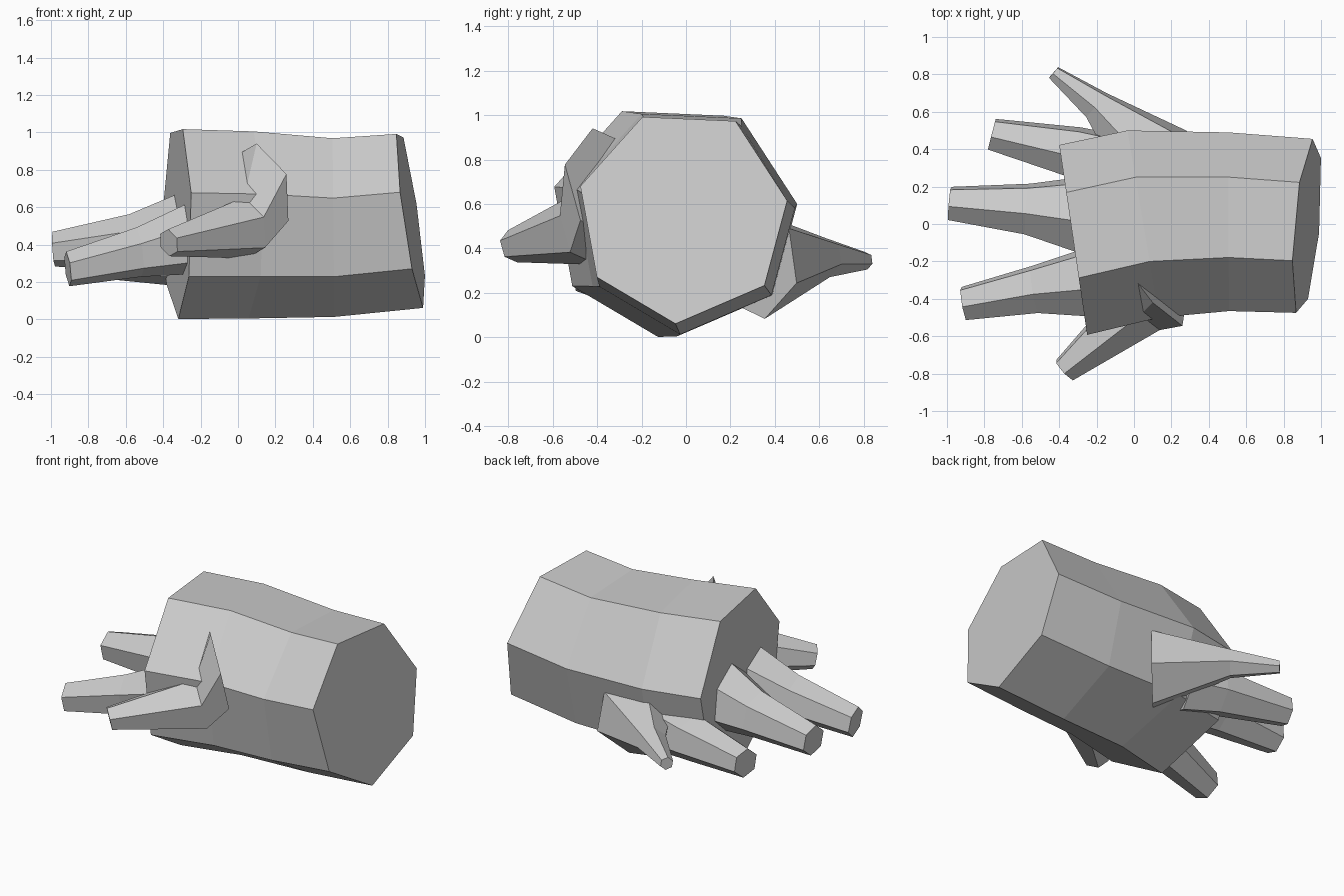
import bpy
from math import cos, sin, tau, radians
from mathutils import Vector

if "Cube" in bpy.data.objects:
    bpy.data.objects.remove(bpy.data.objects["Cube"])


def loft(name, rings):
    """Skin a list of equal-length point rings and close both ends."""
    n = len(rings[0])
    verts = [p for ring in rings for p in ring]
    faces = [tuple(range(n)), tuple(range(len(verts) - n, len(verts)))[::-1]]
    for r in range(len(rings) - 1):
        for i in range(n):
            j = (i + 1) % n
            faces.append((r * n + i, (r + 1) * n + i, (r + 1) * n + j, r * n + j))
    mesh = bpy.data.meshes.new(name)
    mesh.from_pydata(verts, [], faces)
    obj = bpy.data.objects.new(name, mesh)
    bpy.context.collection.objects.link(obj)
    bpy.context.view_layer.objects.active = obj
    bpy.ops.object.mode_set(mode='EDIT')
    bpy.ops.mesh.select_all(action='SELECT')
    bpy.ops.mesh.normals_make_consistent(inside=False)
    bpy.ops.object.mode_set(mode='OBJECT')
    return obj


# Trunk: seven-sided section (y, z about its centre) swept along x
section = [(-.20, .48), (.25, .46), (.50, .075), (.39, -.335),
           (-.04, -.52), (-.42, -.295), (-.50, .145)]
# x, y, z of the centre, scale, slant of the cut along y and z
stations = [(-.325, -.085, .53, 1.015, -.147, 0),
            (.05, 0, .525, 1, -.17, 0),
            (.51, .012, .51, .955, 0, -.01),
            (.925, -.01, .545, .93, .085, -.14)]
loft("trunk", [[(x + s * (a * y + b * z), cy + s * y, cz + s * z) for y, z in section]
               for x, cy, cz, s, a, b in stations])


# Roots: six-sided tapering tubes, each ring given as x, y, z, radius
def root(name, path, phase=20):
    pts = [Vector(p[:3]) for p in path]
    rings = []
    axis = pts[-1] - pts[0]
    axis.z *= .5
    axis.normalize()
    side = Vector((0, 0, 1)).cross(axis).normalized()
    up = axis.cross(side)
    for c, p in zip(pts, path):
        ring = []
        for k in range(6):
            a = tau * k / 6 + radians(phase)
            ring.append(c + p[3] * (cos(a) * side + sin(a) * up))
        rings.append(ring)
    loft(name, rings)


root("root_back", [(.13, .32, .33, .25), (-.20, .635, .36, .09), (-.43, .81, .345, .04)])
root("root_end_back", [(-.10, .31, .32, .18), (-.32, .385, .32, .145), (-.76, .48, .31, .09)])
root("root_end_middle", [(-.27, .05, .47, .22), (-.57, .08, .42, .145), (-.985, .11, .375, .095)])
root("root_end_front", [(-.22, -.31, .44, .20), (-.53, -.35, .36, .135), (-.91, -.425, .27, .095)])
root("root_front", [(.11, -.35, .69, .26), (.04, -.44, .49, .17), (-.37, -.78, .41, .075)])
